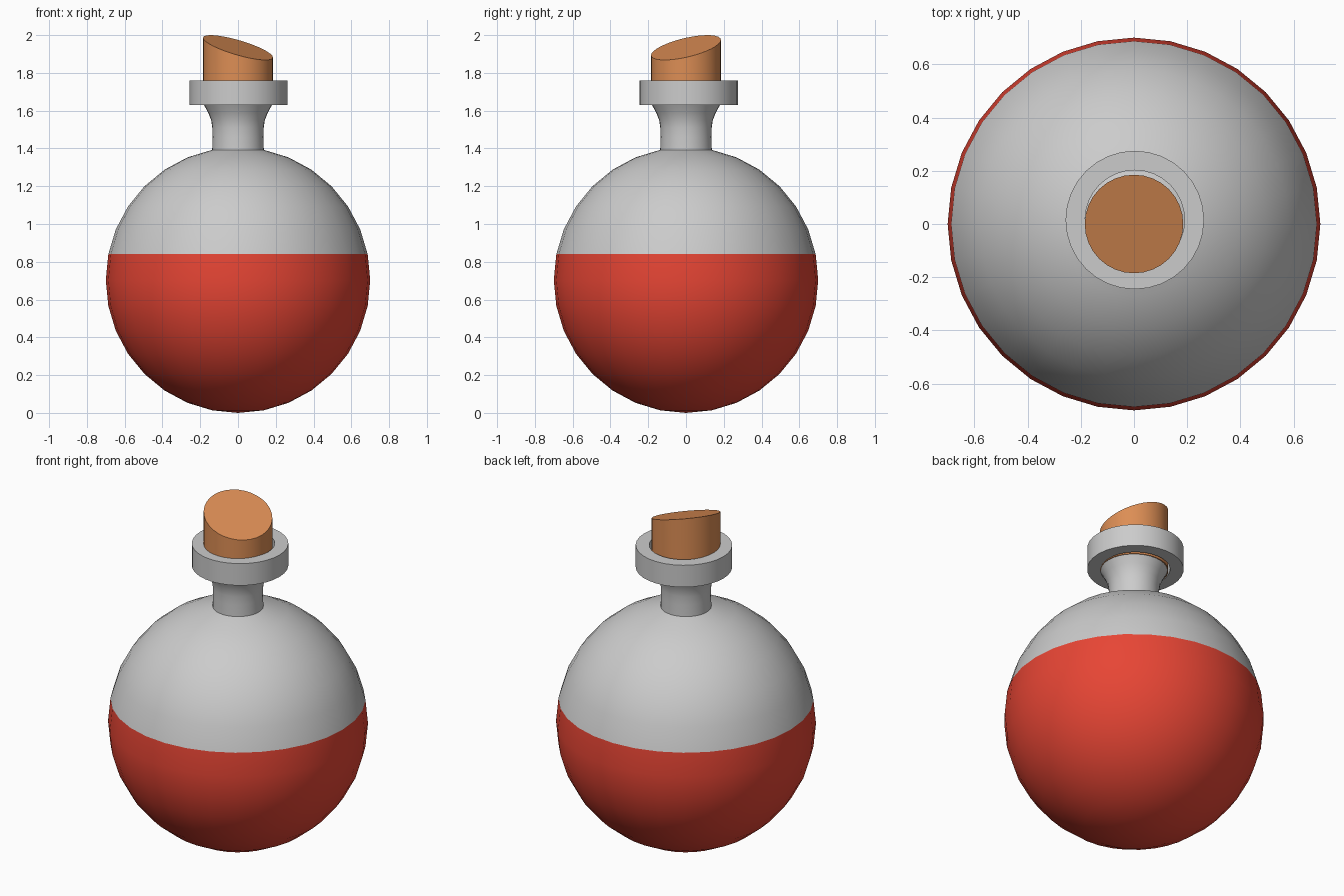
import bpy, bmesh, math

if "Cube" in bpy.data.objects:
    bpy.data.objects.remove(bpy.data.objects["Cube"])

SEG = 32


def material(name, rgb):
    m = bpy.data.materials.new(name)
    m.diffuse_color = (*rgb, 1)
    m.use_nodes = True
    m.node_tree.nodes["Principled BSDF"].inputs["Base Color"].default_value = m.diffuse_color
    return m


def lathe(name, profile, mat=None, closed=False, centre=(0, 0), top=None):
    """Spin (radius, z) points, listed bottom to top on the outside, around z."""
    bm = bmesh.new()
    rings = []
    for r, z in profile:
        if r < 1e-6:
            rings.append([bm.verts.new((*centre, z))] * SEG)
            continue
        ring = []
        for i in range(SEG):
            a = 2 * math.pi * i / SEG
            ring.append(bm.verts.new((centre[0] + r * math.cos(a),
                                      centre[1] + r * math.sin(a), z)))
        rings.append(ring)
    pairs = list(zip(rings, rings[1:]))
    if closed:
        pairs.append((rings[-1], rings[0]))
    for lo, hi in pairs:
        for i in range(SEG):
            j = (i + 1) % SEG
            corners = list(dict.fromkeys((lo[i], lo[j], hi[j], hi[i])))
            bm.faces.new(corners)
    if top:
        for v in rings[-1]:
            v.co.z = top(v.co.x, v.co.y)
        bm.faces.new(rings[-1])
        bm.faces.new(rings[0][::-1])
    mesh = bpy.data.meshes.new(name)
    bm.to_mesh(mesh)
    bm.free()
    ob = bpy.data.objects.new(name, mesh)
    bpy.context.collection.objects.link(ob)
    if mat:
        mesh.materials.append(mat)
    bpy.ops.object.select_all(action='DESELECT')
    ob.select_set(True)
    bpy.context.view_layer.objects.active = ob
    bpy.ops.object.shade_smooth_by_angle(angle=math.radians(35))
    return ob


red = material("red_liquid", (0.8, 0.06, 0.035))
tan = material("cork", (0.72, 0.27, 0.09))

# Round body: 16 latitude bands, split one band above the equator
R, CZ = 0.70, 0.703
sphere = [(R * math.sin(math.pi * k / 16), CZ - CZ * math.cos(math.pi * k / 16))
          for k in range(16)]
lathe("liquid", sphere[:10], red)
lathe("glass_bulb", sphere[9:])

# Flared neck
lathe("neck", [sphere[15], (0.135, 1.46), (0.136, 1.51), (0.142, 1.55),
               (0.158, 1.59), (0.18, 1.63)])

# Slightly off-centre rim ring
lathe("rim", [(0.187, 1.63), (0.26, 1.63), (0.26, 1.76), (0.187, 1.76)],
      closed=True, centre=(0.003, 0.015))

# Cork with slanted top
lathe("cork", [(0.185, 1.63), (0.185, 1.9)], tan,
      top=lambda x, y: 1.934 - 0.28 * x + 0.22 * y)
